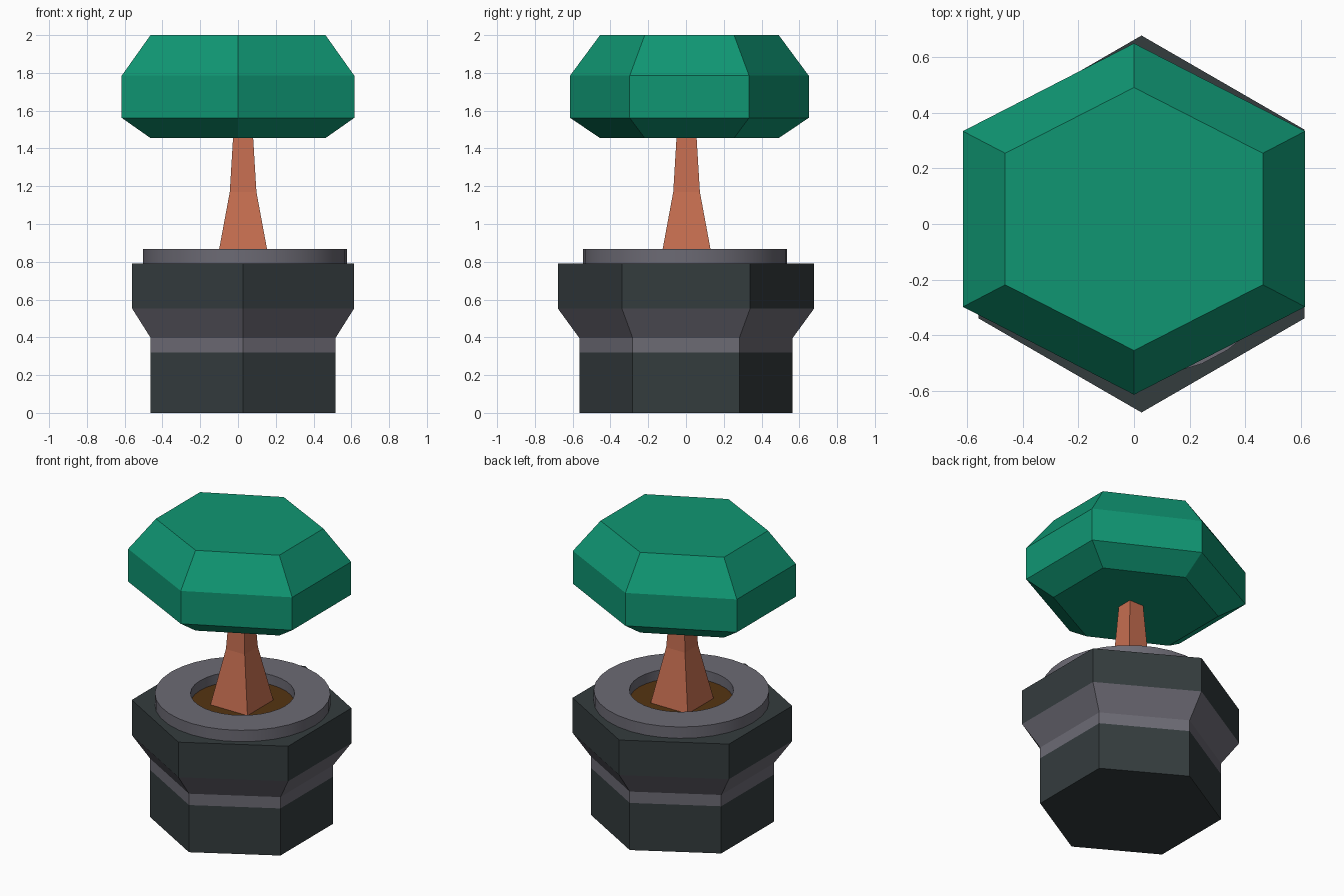
import bpy, bmesh, math

if "Cube" in bpy.data.objects:
    bpy.data.objects.remove(bpy.data.objects["Cube"])


def material(name, rgb):
    m = bpy.data.materials.new(name)
    m.diffuse_color = (*rgb, 1)
    m.use_nodes = True
    m.node_tree.nodes["Principled BSDF"].inputs["Base Color"].default_value = m.diffuse_color
    return m


def loft(name, mat, centre, sides, start, rings, bottom=False, top=False, closed=False):
    """Stack polygon rings of (radius x, radius y, z) and skin between them."""
    bm = bmesh.new()
    loops = []
    for rx, ry, z in rings:
        angles = [math.radians(start) + math.tau * i / sides for i in range(sides)]
        loops.append([bm.verts.new((centre[0] + rx * math.cos(a),
                                    centre[1] + ry * math.sin(a), z)) for a in angles])
    pairs = list(zip(loops, loops[1:]))
    if closed:
        pairs.append((loops[-1], loops[0]))
    for a, b in pairs:
        for i in range(sides):
            j = (i + 1) % sides
            bm.faces.new((a[i], a[j], b[j], b[i]))
    if bottom:
        bm.faces.new(loops[0][::-1])
    if top:
        bm.faces.new(loops[-1])
    mesh = bpy.data.meshes.new(name)
    bm.to_mesh(mesh)
    bm.free()
    mesh.materials.append(mat)
    obj = bpy.data.objects.new(name, mesh)
    bpy.context.collection.objects.link(obj)
    return obj


def even(*points):
    return [(r, r, z) for r, z in points]


dark = material("dark_slate", (0.034, 0.045, 0.048))
grey = material("warm_grey", (0.15, 0.145, 0.175))
brown = material("soil_brown", (0.091, 0.034, 0.006))
bark = material("bark", (0.56, 0.155, 0.08))
green = material("leaf_green", (0.005, 0.305, 0.171))

# Hexagonal pot: foot, flared band, rim
POT = (0.027, 0)
loft("pot_base", dark, POT, 6, 90, even((0.565, 0), (0.565, 0.32)), bottom=True)
loft("pot_band", grey, POT, 6, 90, even((0.565, 0.32), (0.565, 0.397), (0.678, 0.552)))
loft("pot_rim", dark, POT, 6, 90, even((0.678, 0.552), (0.678, 0.79), (0.45, 0.79)))

# Round collar and the soil inside it
COLLAR = (0.037, -0.004)
collar = loft("pot_collar", grey, COLLAR, 32, 0,
              even((0.54, 0.79), (0.54, 0.867), (0.32, 0.867), (0.32, 0.79)), closed=True)
loft("soil", brown, COLLAR, 32, 0, even((0.33, 0.79), (0.33, 0.80)), top=True)
bpy.ops.object.select_all(action='DESELECT')
bpy.context.view_layer.objects.active = collar
collar.select_set(True)
bpy.ops.object.shade_smooth_by_angle(angle=math.radians(30))

# Square tapering trunk
s = math.sqrt(0.5)
loft("trunk", bark, (0.027, 0.003), 4, 45,
     even((0.28 * s, 0.795), (0.141 * s, 1.17), (0.106 * s, 1.46)), bottom=True, top=True)

# Chamfered six-sided canopy, slightly wider in x
loft("canopy", green, (0, 0.018), 6, 90,
     [(0.535, 0.473, 1.455), (0.711, 0.632, 1.562),
      (0.711, 0.632, 1.785), (0.535, 0.473, 2.0)], bottom=True, top=True)
